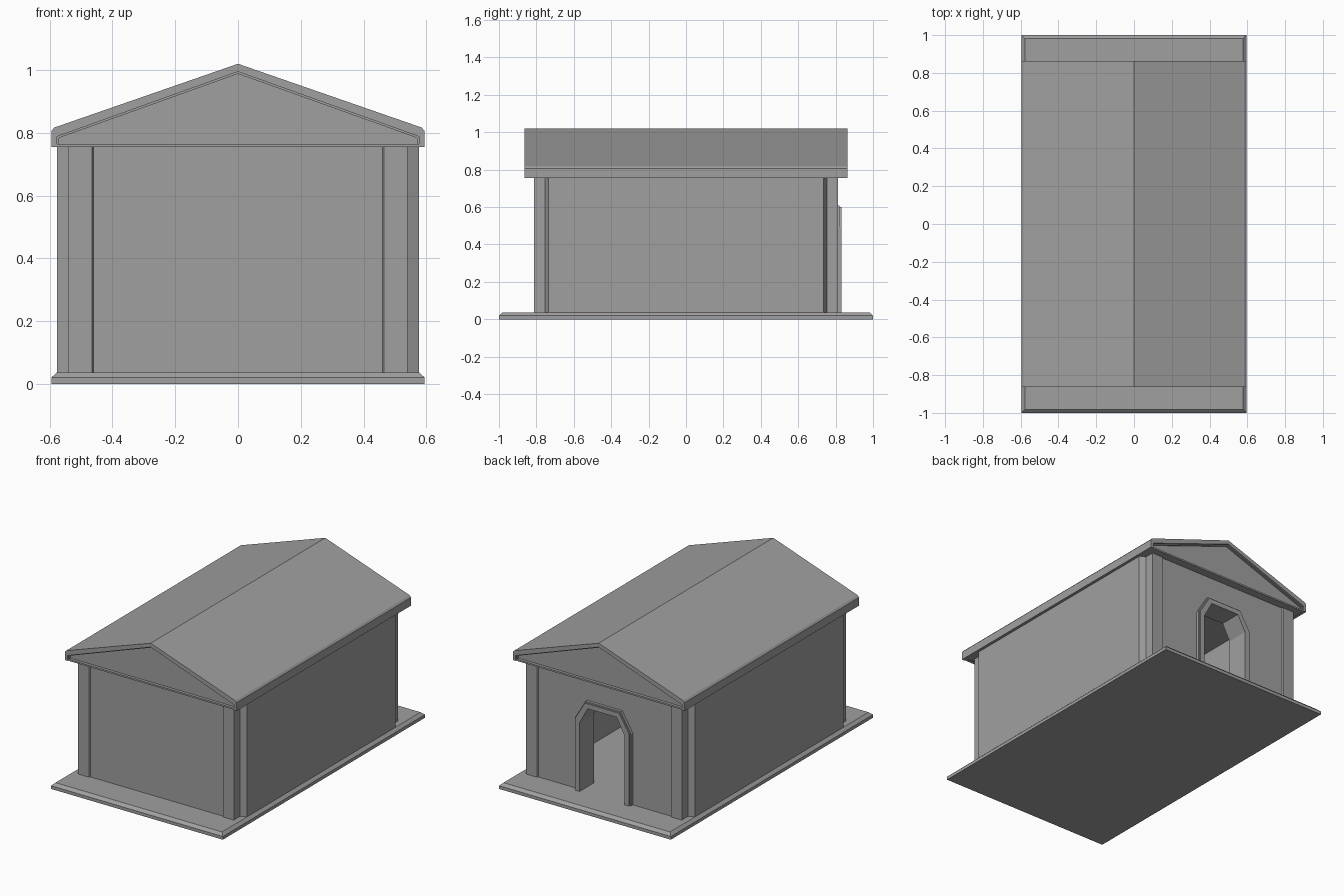
import bpy
import bmesh
from mathutils import Vector

cube = bpy.data.objects.get("Cube")
if cube:
    bpy.data.objects.remove(cube, do_unlink=True)

stone = bpy.data.materials.new("grey stone")
stone.use_nodes = True
grey = (0.35, 0.35, 0.35, 1.0)
stone.diffuse_color = grey
stone.node_tree.nodes["Principled BSDF"].inputs["Base Color"].default_value = grey


def finish(name, bm):
    bmesh.ops.recalc_face_normals(bm, faces=bm.faces)
    mesh = bpy.data.meshes.new(name)
    bm.to_mesh(mesh)
    bm.free()
    mesh.materials.append(stone)
    obj = bpy.data.objects.new(name, mesh)
    bpy.context.collection.objects.link(obj)
    return obj


def prism(name, points, start, end, axis):
    """Extrude a 2D outline along y (points are x, z) or z (points are x, y)."""
    bm = bmesh.new()
    if axis == "y":
        verts = [bm.verts.new((a, start, b)) for a, b in points]
        move = Vector((0, end - start, 0))
    else:
        verts = [bm.verts.new((a, b, start)) for a, b in points]
        move = Vector((0, 0, end - start))
    face = bm.faces.new(verts)
    result = bmesh.ops.extrude_face_region(bm, geom=[face], use_keep_orig=True)
    moved = [v for v in result["geom"] if isinstance(v, bmesh.types.BMVert)]
    bmesh.ops.translate(bm, verts=moved, vec=move)
    return finish(name, bm)


def mirrored(half):
    """Complete a half outline across x = 0."""
    return half + [(-x, z) for x, z in reversed(half) if x != 0]


FLOOR, EAVE = 0.037, 0.757
WALL_Y, INNER_X, INNER_Y = 0.805, 0.46, 0.69
DOOR_X, SPRING, DOOR_TOP, FLAT = 0.155, 0.47, 0.57, 0.10

# Base slab with a chamfered upper rim
bm = bmesh.new()
rings = []
for z, inset in ((0, 0), (0.02, 0), (FLOOR, 0.018)):
    x, y = 0.595 - inset, 1 - inset
    rings.append([bm.verts.new((sx * x, sy * y, z))
                  for sx, sy in ((-1, -1), (1, -1), (1, 1), (-1, 1))])
bm.faces.new(rings[0])
bm.faces.new(rings[-1])
for low, high in zip(rings, rings[1:]):
    for i in range(4):
        j = (i + 1) % 4
        bm.faces.new((low[i], low[j], high[j], high[i]))
finish("base_slab", bm)

# Walls: one plan outline with notched corner pilasters and a gap for the doorway
corner = [(0.46, WALL_Y), (0.465, 0.813), (0.54, 0.813), (0.54, 0.753), (0.577, 0.735)]
right = [(DOOR_X, WALL_Y)] + corner + [(x, -y) for x, y in reversed(corner)]
outer = right + [(-x, y) for x, y in reversed(right)]
inner = [(-DOOR_X, INNER_Y), (-INNER_X, INNER_Y), (-INNER_X, -INNER_Y),
         (INNER_X, -INNER_Y), (INNER_X, INNER_Y), (DOOR_X, INNER_Y)]
prism("walls", outer + inner, FLOOR, EAVE, "z")

# Wall above the doorway
prism("door_lintel", mirrored([(DOOR_X, EAVE), (DOOR_X, SPRING), (FLAT, DOOR_TOP)]),
      INNER_Y, WALL_Y, "y")

# Door surround, in two steps for a bevelled look
for name, edge, front in (("door_surround", 0.0, 0.822), ("door_surround_face", 0.008, 0.831)):
    outside = mirrored([(0.195 - edge, FLOOR), (0.195 - edge, 0.487), (0.122 - edge / 2, 0.608 - edge)])
    inside = mirrored([(DOOR_X, FLOOR), (DOOR_X, SPRING), (FLAT, DOOR_TOP)])
    prism(name, outside + inside[::-1], WALL_Y - 0.01, front, "y")

# Gabled roof body, set back behind its rims
prism("roof_body", mirrored([(0.59, EAVE), (0.59, 0.80), (0, 1.01)]), -0.842, 0.842, "y")

# Roof covering, overhanging the gables
top = mirrored([(0.595, 0.755), (0.595, 0.806), (0.585, 0.817), (0, 1.02)])
under = mirrored([(0.577, 0.755), (0.577, 0.788), (0, 0.995)])
prism("roof_covering", top + under[::-1], -0.864, 0.864, "y")

# Thin cornice and raking moulding at each gable
raking = mirrored([(0.578, 0.765), (0.578, 0.789), (0, 0.996)])
raking_under = mirrored([(0.57, 0.765), (0.57, 0.784), (0, 0.988)])
for label, side in (("front", -1), ("back", 1)):
    prism(label + "_cornice", [(-0.58, 0.755), (0.58, 0.755), (0.58, 0.765), (-0.58, 0.765)],
          side * 0.84, side * 0.86, "y")
    prism(label + "_gable_moulding", raking + raking_under[::-1],
          side * 0.84, side * 0.852, "y")
